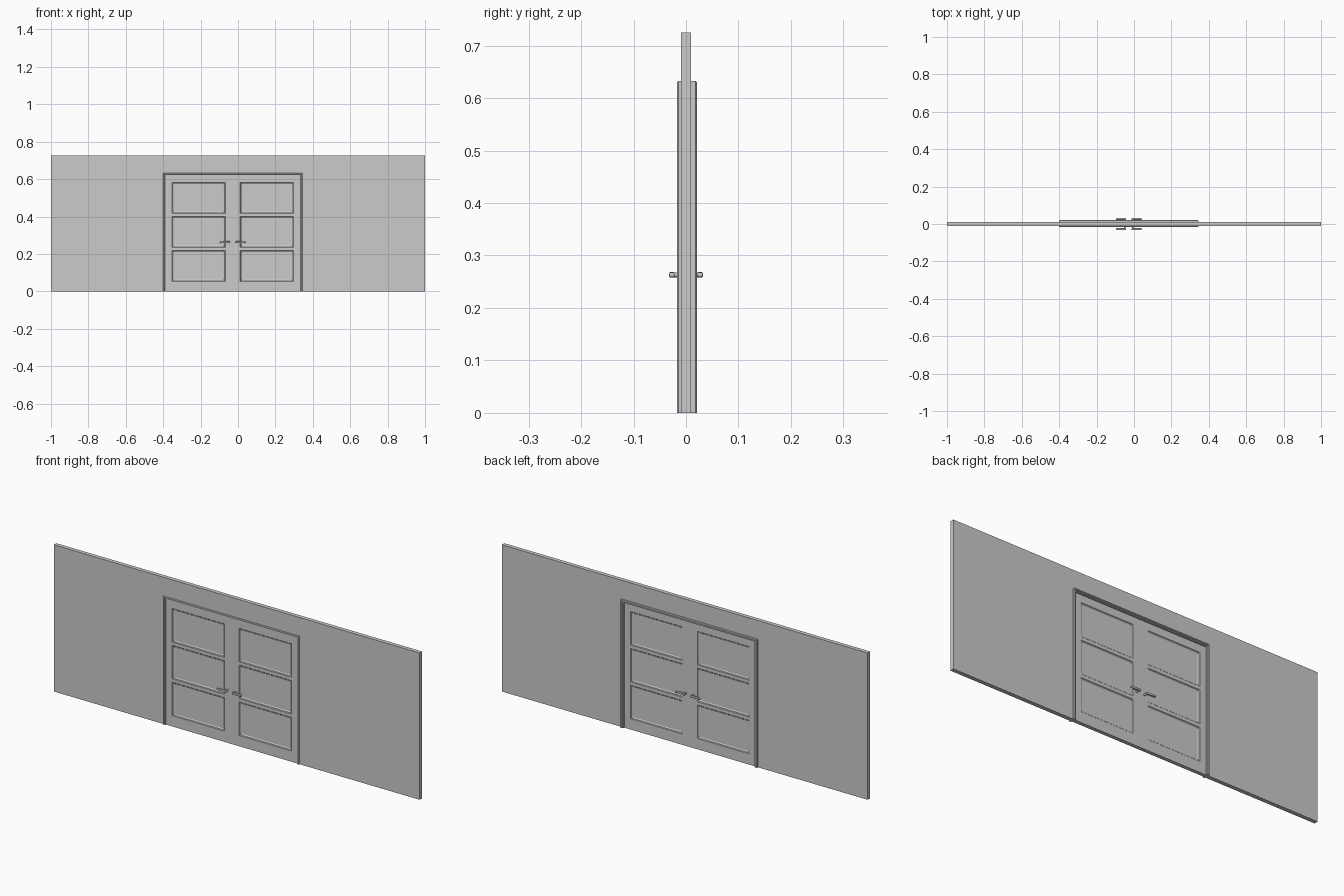
import bpy, bmesh, math
from mathutils import Matrix, Vector

if "Cube" in bpy.data.objects:
    bpy.data.objects.remove(bpy.data.objects["Cube"])

CX = -0.028          # door centre line
HALF, TOP = 0.359, 0.62   # inner half width and height of the casing


def finish(bm, name, axes=None):
    bmesh.ops.recalc_face_normals(bm, faces=bm.faces)
    me = bpy.data.meshes.new(name)
    bm.to_mesh(me)
    bm.free()
    ob = bpy.data.objects.new(name, me)
    bpy.context.collection.objects.link(ob)
    ob.location.x = CX
    if axes:
        m = ob.modifiers.new("mirror", 'MIRROR')
        m.use_axis = axes
        m.use_mirror_merge = False
    return ob


def smooth(ob):
    bpy.context.view_layer.objects.active = ob
    ob.select_set(True)
    bpy.ops.object.shade_smooth_by_angle(angle=math.radians(40))
    ob.select_set(False)


def u_path(u):
    # points around the doorway, moved outward by u
    return [(-HALF - u, 0), (-HALF - u, TOP + u), (HALF + u, TOP + u), (HALF + u, 0)]


# wall with a doorway cut out of its lower edge
bm = bmesh.new()
outer = [(-1 - CX, 0), (-1 - CX, 0.725), (1 - CX, 0.725), (1 - CX, 0)]
inner = u_path(0.006)
rings = []
for y in (-0.01, 0.01):
    o = [bm.verts.new((x, y, z)) for x, z in outer]
    i = [bm.verts.new((x, y, z)) for x, z in inner]
    for k in range(3):
        bm.faces.new((o[k], o[k + 1], i[k + 1], i[k]))
    rings.append(o + i[::-1])
a, b = rings
for k in range(8):
    bm.faces.new((a[k], a[k - 1], b[k - 1], b[k]))
finish(bm, "wall")

# moulded casing swept around the doorway, running through the wall
half_profile = [(0, 0.014), (0.004, 0.014), (0.006, 0.018), (0.010, 0.019), (0.013, 0.0165)]
profile = [(u, 0.002 - d) for u, d in half_profile] + [(u, 0.002 + d) for u, d in half_profile[::-1]]
bm = bmesh.new()
cols = [[bm.verts.new((x, y, z)) for x, z in u_path(u)] for u, y in profile]
for j in range(len(cols)):
    p, q = cols[j - 1], cols[j]
    for k in range(3):
        bm.faces.new((p[k], p[k + 1], q[k + 1], q[k]))
bm.faces.new([c[0] for c in cols])
bm.faces.new([c[3] for c in cols])
finish(bm, "door_casing")

# door leaf with three recessed panels on both faces, mirrored to a pair
T = 0.009
PX = (0.040, 0.326)
PZ = [(0.053, 0.219), (0.235, 0.401), (0.417, 0.583)]
bm = bmesh.new()
bmesh.ops.create_cube(bm, size=1, matrix=Matrix.Translation((HALF / 2, 0, TOP / 2)) @
                      Matrix.Diagonal((HALF, 2 * T, TOP, 1)))
cuts = [((x, 0, 0), (1, 0, 0)) for x in PX] + [((0, 0, z), (0, 0, 1)) for p in PZ for z in p]
for co, no in cuts:
    bmesh.ops.bisect_plane(bm, geom=bm.verts[:] + bm.edges[:] + bm.faces[:], plane_co=co, plane_no=no)
bm.normal_update()
panels = []
for f in bm.faces:
    c = f.calc_center_median()
    if abs(f.normal.y) > 0.9 and PX[0] < c.x < PX[1] and any(l < c.z < h for l, h in PZ):
        panels.append(f)
for width, depth in ((0.003, -0.003), (0.003, 0), (0.003, -0.002)):
    bmesh.ops.inset_individual(bm, faces=panels, thickness=width, depth=depth, use_even_offset=True)
finish(bm, "door_leaves", (True, False, False))

# lever handles: spindle plus rounded lever, mirrored to both leaves and both sides
HZ = 0.263
bm = bmesh.new()
bmesh.ops.create_cone(bm, cap_ends=True, segments=16, radius1=0.0045, radius2=0.0045, depth=0.019,
                      matrix=Matrix.Translation((0.021, -0.0175, HZ)) @ Matrix.Rotation(math.pi / 2, 4, 'X'))
finish_ob = finish(bm, "handle_spindles", (True, True, False))
smooth(finish_ob)

bm = bmesh.new()
bmesh.ops.create_cube(bm, size=1, matrix=Matrix.Translation((0.0415, -0.027, HZ)) @
                      Matrix.Diagonal((0.053, 0.010, 0.011, 1)))
for v in bm.verts:
    if v.co.x > 0.05:            # taper towards the tip
        v.co.z = HZ + (v.co.z - HZ) * 0.8
bmesh.ops.bevel(bm, geom=bm.edges[:], offset=0.003, segments=3, profile=0.5, affect='EDGES')
smooth(finish(bm, "handle_levers", (True, True, False)))
